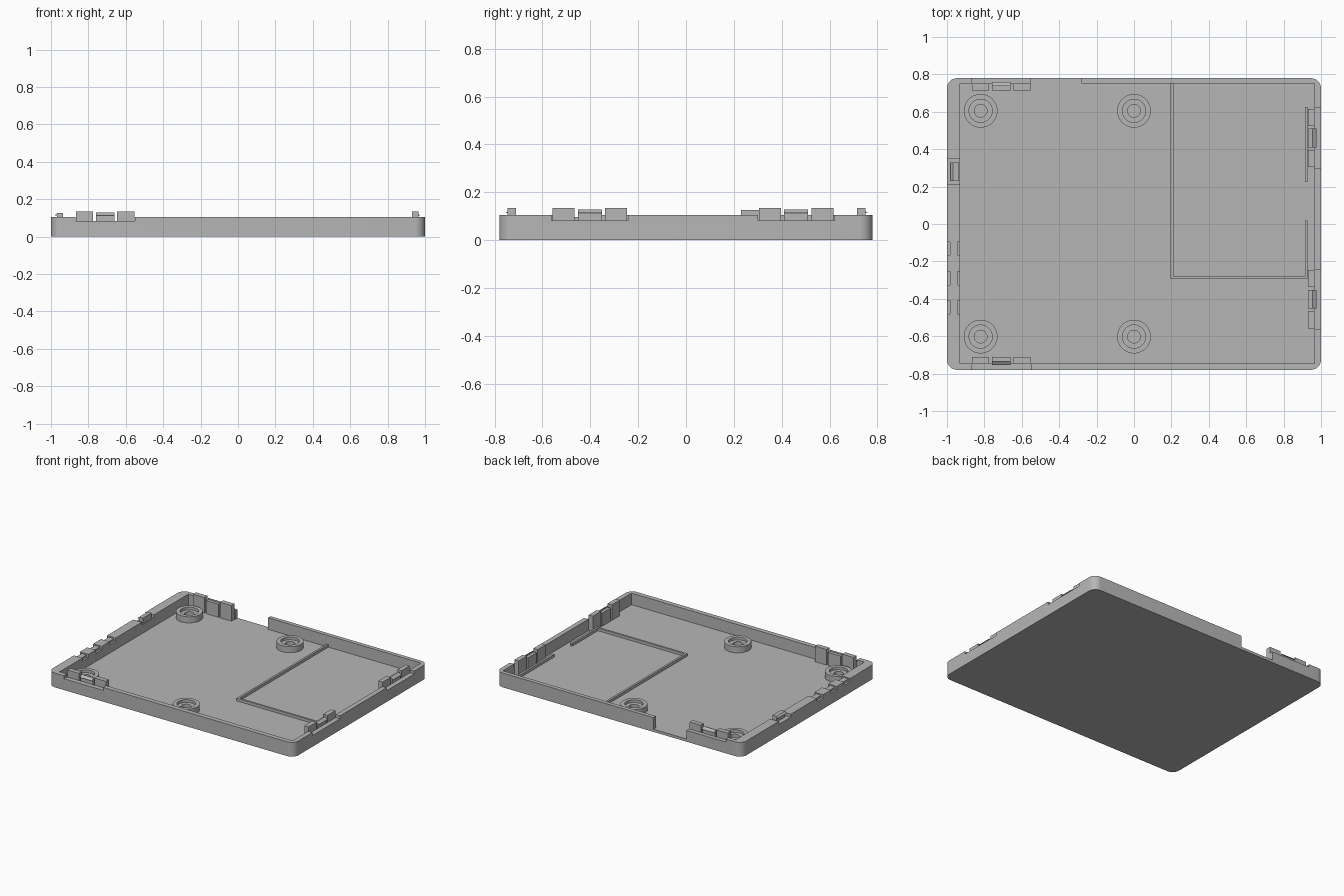
import bpy, bmesh, math

if "Cube" in bpy.data.objects:
    bpy.data.objects.remove(bpy.data.objects["Cube"], do_unlink=True)

FLOOR, RIM = 0.02, 0.105

grey = bpy.data.materials.new("matte grey plastic")
grey.use_nodes = True
grey.diffuse_color = (0.47, 0.47, 0.47, 1)
grey.node_tree.nodes["Principled BSDF"].inputs["Base Color"].default_value = grey.diffuse_color


def finish(name, bm):
    bmesh.ops.recalc_face_normals(bm, faces=bm.faces)
    me = bpy.data.meshes.new(name)
    bm.to_mesh(me)
    bm.free()
    me.materials.append(grey)
    ob = bpy.data.objects.new(name, me)
    bpy.context.collection.objects.link(ob)
    return ob


def box(name, x, y, z, radius=0):
    """Box from (min, max) ranges, with optional rounded upright edges."""
    bm = bmesh.new()
    bmesh.ops.create_cube(bm, size=1)
    for v in bm.verts:
        v.co = [r[0] if c < 0 else r[1] for c, r in zip(v.co, (x, y, z))]
    if radius:
        upright = [e for e in bm.edges if abs(e.verts[0].co.z - e.verts[1].co.z) > 0.01]
        bmesh.ops.bevel(bm, geom=upright, offset=radius, segments=8, profile=0.5, affect='EDGES')
    return finish(name, bm)


def smooth(ob):
    bpy.ops.object.select_all(action='DESELECT')
    bpy.context.view_layer.objects.active = ob
    ob.select_set(True)
    bpy.ops.object.shade_smooth_by_angle(angle=math.radians(30))


def cut(ob, x, y, z):
    """Subtract a box and remove the cutter."""
    cutter = box("cutter", x, y, z)
    cutter.hide_render = True
    mod = ob.modifiers.new("cut", 'BOOLEAN')
    mod.operation, mod.solver, mod.object = 'DIFFERENCE', 'EXACT', cutter
    bpy.ops.object.select_all(action='DESELECT')
    bpy.context.view_layer.objects.active = ob
    ob.select_set(True)
    bpy.ops.object.modifier_apply(modifier=mod.name)
    bpy.data.objects.remove(cutter, do_unlink=True)


def wedge(name, along, start, end, root, tip, z0, z1):
    """Snap hook: triangular prism running along x or y."""
    bm = bmesh.new()
    ends = []
    for a in (start, end):
        pts = [(root, z0), (tip, z0), (root, z1)]
        ends.append([bm.verts.new((a, d, z) if along == 'x' else (d, a, z)) for d, z in pts])
    a, b = ends
    bm.faces.new(a)
    bm.faces.new(b)
    for i in range(3):
        j = (i + 1) % 3
        bm.faces.new((a[i], a[j], b[j], b[i]))
    return finish(name, bm)


# Tray shell
tray = box("tray", (-1, 1), (-0.78, 0.78), (0, RIM), 0.055)
cut(tray, (-0.93, 0.965), (-0.745, 0.75), (FLOOR, 0.3))

# Open gap in the back wall
cut(tray, (-0.55, -0.28), (0.7, 0.9), (FLOOR, 0.3))


# Snap clip groups: a rim notch, two guide posts and a hooked middle post
def clip_group(name, side, centre):
    along = 'x' if side in ('front', 'back') else 'y'
    wall = {'front': -0.745, 'back': 0.75, 'left': 0.965}[side]
    s = -1 if side == 'front' else 1
    span = (centre - 0.16, centre + 0.16)
    across = sorted((wall - s * 0.02, wall + s * 0.1))
    args = (span, across) if along == 'x' else (across, span)
    cut(tray, *args, (0.083, 0.3))
    depth = sorted((wall - s * 0.035, wall))
    for i, half, top in ((-1, 0.046, 0.135), (0, 0.05, 0.117), (1, 0.046, 0.135)):
        run = (centre + i * 0.11 - half, centre + i * 0.11 + half)
        args = (run, depth) if along == 'x' else (depth, run)
        box(f"{name}_post_{i + 2}", *args, (FLOOR, top))
    wedge(f"{name}_hook", along, centre - 0.05, centre + 0.05,
          wall - s * 0.012, wall + s * 0.01, 0.113, 0.128)


clip_group("front_clip", 'front', -0.71)
clip_group("back_clip", 'back', -0.71)
clip_group("left_rear_clip", 'left', 0.46)
clip_group("left_front_clip", 'left', -0.402)

# Single latch on the right wall
cut(tray, (-1.1, -0.9), (0.21, 0.35), (0.083, 0.3))
box("right_latch", (-0.967, -0.935), (0.23, 0.33), (0.06, 0.126))
wedge("right_latch_hook", 'y', 0.23, 0.33, -0.967, -0.98, 0.113, 0.126)

# Small socket notches with a low key in each
for i, y in enumerate((-0.13, -0.29, -0.445)):
    cut(tray, (-1.1, -0.9), (y - 0.035, y + 0.035), (0.08, 0.3))
    box(f"socket_key_{i + 1}", (-0.985, -0.945), (y - 0.05, y + 0.05), (0.06, 0.097))
smooth(tray)

# Raised frame on the floor
rib_z = (FLOOR - 0.005, 0.04)
box("frame_side_rib", (0.195, 0.21), (-0.295, 0.75), rib_z)
box("frame_front_rib", (0.195, 0.925), (-0.295, -0.28), rib_z)
box("frame_outer_rib_front", (0.913, 0.928), (-0.295, 0.02), rib_z)
box("frame_outer_rib_rear", (0.913, 0.928), (0.225, 0.625), rib_z)


# Stepped round screw bosses
def boss(name, x, y, n=40):
    profile = [(0.09, FLOOR - 0.005), (0.09, 0.065), (0.062, 0.065),
               (0.062, 0.045), (0.034, 0.045), (0.034, FLOOR - 0.005)]
    bm = bmesh.new()
    rings = [[bm.verts.new((x + r * math.cos(math.tau * k / n),
                            y + r * math.sin(math.tau * k / n), z))
              for k in range(n)] for r, z in profile]
    for i, a in enumerate(rings):
        b = rings[(i + 1) % len(rings)]
        for k in range(n):
            m = (k + 1) % n
            bm.faces.new((a[k], a[m], b[m], b[k]))
    smooth(finish(name, bm))


for side, x in (("right", -0.82), ("middle", 0)):
    for end, y in (("front", -0.602), ("back", 0.605)):
        boss(f"{side}_{end}_boss", x, y)
